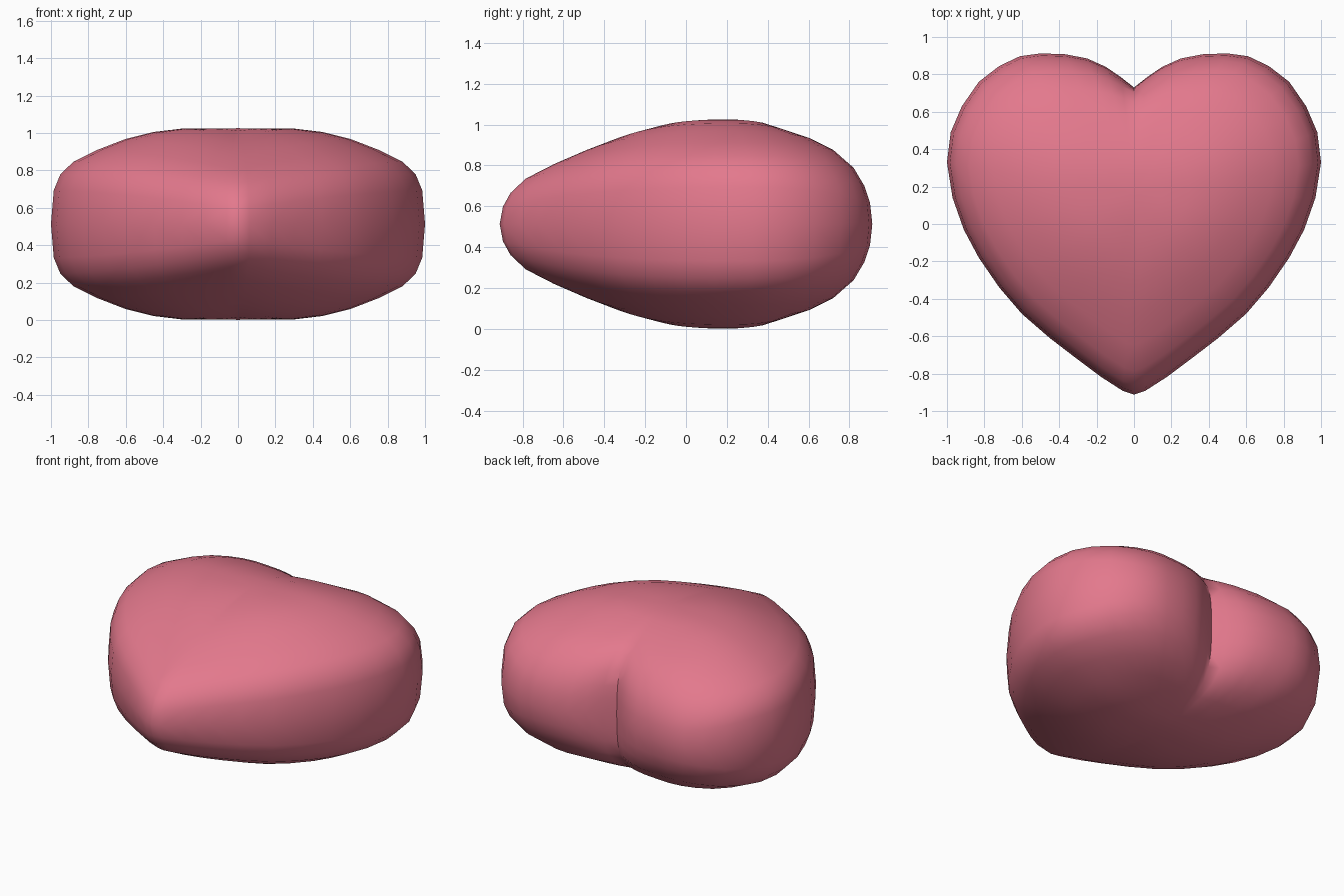
import bpy, bmesh

if "Cube" in bpy.data.objects:
    bpy.data.objects.remove(bpy.data.objects["Cube"])

# Right half of the heart outline seen from above, notch to tip
HALF = [(0, .73), (.07, .785), (.15, .84), (.25, .885), (.37, .908), (.5, .912),
        (.61, .897), (.72, .845), (.83, .76), (.92, .63), (.98, .49), (1, .33),
        (.97, .14), (.91, -.03), (.83, -.18), (.72, -.34), (.6, -.48),
        (.45, -.61), (.3, -.725), (.18, -.815), (.06, -.892), (0, -.912)]
OUTLINE = HALF + [(-x, y) for x, y in HALF[-2:0:-1]]
CY, CZ = .15, .513            # middle of the puff

# Puff half-height on each shrinking ring, for the side, the lobes and the tip
RINGS = [.15, .3, .45, .6, .75, .88, .95, .985, 1]
SIDE = [.511, .51, .492, .455, .397, .333, .265, .18, 0]
LOBE = [.51, .495, .458, .42, .362, .275, .185, .105, 0]
TIP = [.498, .468, .423, .362, .293, .222, .152, .085, 0]


def half_height(i, x, y):
    """Blend the three puff profiles by where the outline point lies."""
    if y > .33:
        f = 1 if abs(x) < .5 else ((y - .33) / .582) ** 2.5
        other = LOBE
    else:
        f = ((.33 - y) / 1.242) ** 3
        other = TIP
    return SIDE[i] * (1 - f) + other[i] * f


def ring_point(t, x, y):
    """Shrink an outline point, filling in the notch on the inner rings."""
    if y > .5 and abs(x) < .5:
        y += (1 - t ** 2.5) * (.9 - y)
    return x * t, CY + (y - CY) * t


bm = bmesh.new()
n = len(OUTLINE)
rim = [bm.verts.new((x, y, CZ)) for x, y in OUTLINE]

# Upper and lower puffs share the rim
for sign in (1, -1):
    prev = [bm.verts.new((0, CY, CZ + sign * .512))]
    for i, t in enumerate(RINGS):
        if t == 1:
            ring = rim
        else:
            ring = [bm.verts.new((*ring_point(t, x, y),
                                  CZ + sign * half_height(i, x, y)))
                    for x, y in OUTLINE]
        for k in range(n):
            j = (k + 1) % n
            if len(prev) == 1:
                bm.faces.new((prev[0], ring[k], ring[j]))
            else:
                bm.faces.new((prev[k], ring[k], ring[j], prev[j]))
        prev = ring
bmesh.ops.recalc_face_normals(bm, faces=bm.faces)

mesh = bpy.data.meshes.new("heart")
bm.to_mesh(mesh)
bm.free()
heart = bpy.data.objects.new("heart", mesh)
bpy.context.collection.objects.link(heart)

# Single rose colour
rose = bpy.data.materials.new("rose pink")
rose.diffuse_color = (.77, .19, .265, 1)
rose.use_nodes = True
rose.node_tree.nodes["Principled BSDF"].inputs["Base Color"].default_value = rose.diffuse_color
mesh.materials.append(rose)

# Smooth puff with a sharp notch crease
bpy.context.view_layer.objects.active = heart
heart.select_set(True)
bpy.ops.object.shade_smooth_by_angle(angle=.8)
